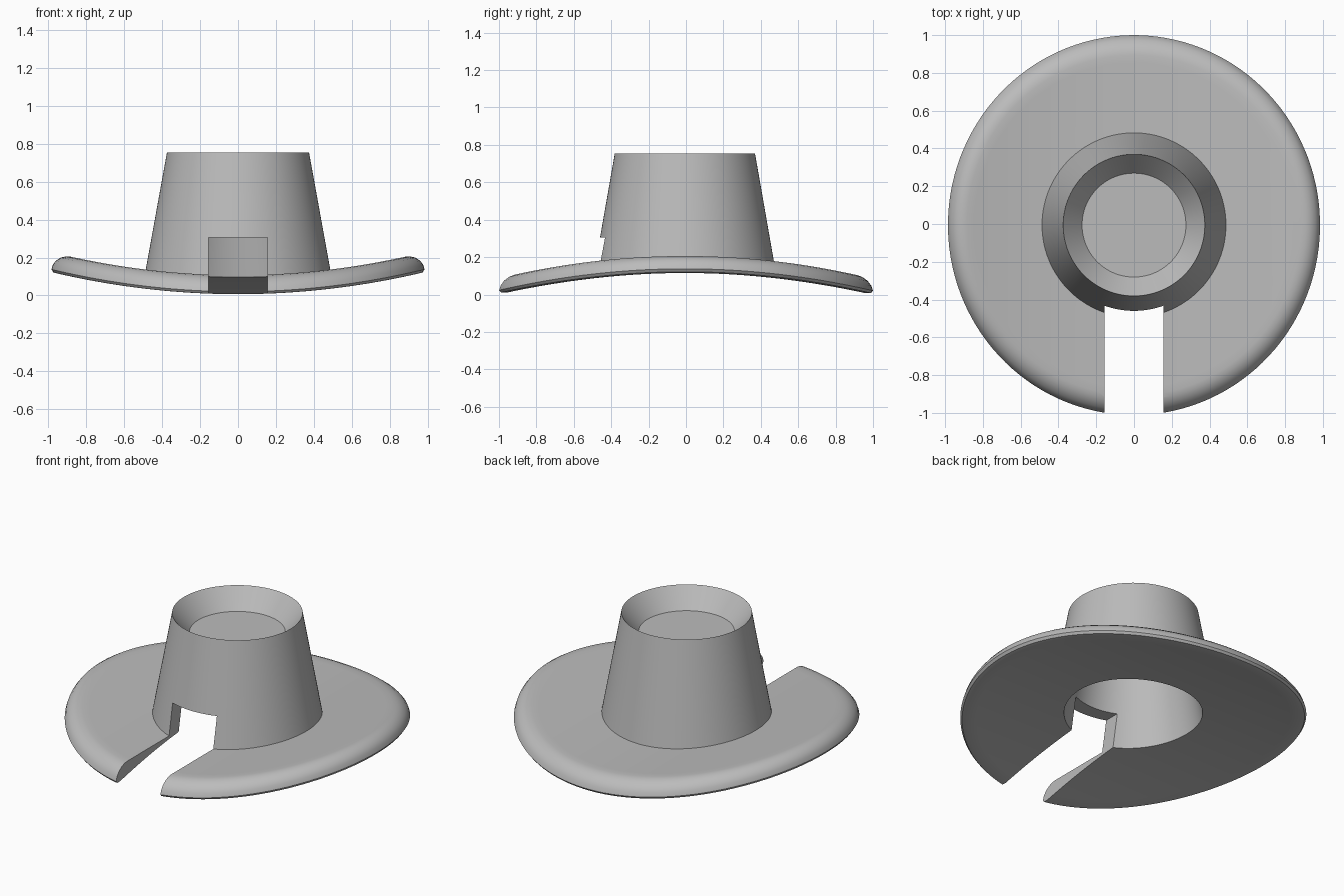
import bpy, bmesh, math

cube = bpy.data.objects.get("Cube")
if cube:
    bpy.data.objects.remove(cube, do_unlink=True)

SEGMENTS = 128
CENTRE_Y = -0.006


def brim_height(x, y, t):
    """Underside arches along y (t=0), top side dips along x (t=1)."""
    low = 0.115 - 0.12 * y * y
    high = 0.107 + 0.125 * x * x
    return low + (high - low) * t


def steps(a, b, n):
    return [a + (b - a) * i / n for i in range(n + 1)]


# Section, from inner ceiling around the brim to the dished top.
# Each entry is radius, height, or radius, blend on the brim.
rim = [(0.975, 0.06), (0.985, 0.2), (0.977, 0.43), (0.96, 0.65), (0.935, 0.84), (0.91, 0.95)]
section = [(0.323, 0.54, False)]
section += [(r, 0, True) for r in steps(0.398, 0.95, 10)]
section += [(r, t, True) for r, t in rim]
section += [(r, 1, True) for r in steps(0.885, 0.487, 10)]
section += [(0.375, 0.755, False), (0.275, 0.635, False)]

# Revolve the section into a closed solid
bm = bmesh.new()
rings = []
for r, h, on_brim in section:
    ring = []
    for i in range(SEGMENTS):
        a = math.tau * (i + 0.5) / SEGMENTS
        x, y = r * math.cos(a), r * math.sin(a)
        z = h
        if on_brim:
            z = brim_height(x, y, h)
            y *= 1 + 0.021 * (r - 0.398) / 0.587
        ring.append(bm.verts.new((x, y + CENTRE_Y, z)))
    rings.append(ring)
for a, b in zip(rings, rings[1:]):
    for i in range(SEGMENTS):
        j = (i + 1) % SEGMENTS
        bm.faces.new((a[i], a[j], b[j], b[i]))
bm.faces.new(rings[0])
bm.faces.new(rings[-1])
bmesh.ops.recalc_face_normals(bm, faces=bm.faces)
mesh = bpy.data.meshes.new("flared_collar")
bm.to_mesh(mesh)
bm.free()
collar = bpy.data.objects.new("flared_collar", mesh)
bpy.context.collection.objects.link(collar)

# Material
grey = bpy.data.materials.new("plain_grey")
grey.use_nodes = True
colour = (0.5, 0.5, 0.5, 1)
grey.diffuse_color = colour
grey.node_tree.nodes["Principled BSDF"].inputs["Base Color"].default_value = colour
mesh.materials.append(grey)

# Slot cut through the front of the brim and the crown wall
bpy.ops.mesh.primitive_cube_add(size=1, location=(0, -0.65, 0.0525))
cutter = bpy.context.object
cutter.name = "slot_cutter"
cutter.scale = (0.31, 1.1, 0.505)
cutter.data.materials.append(grey)

bpy.ops.object.select_all(action="DESELECT")
collar.select_set(True)
bpy.context.view_layer.objects.active = collar
slot = collar.modifiers.new("slot", "BOOLEAN")
slot.operation = "DIFFERENCE"
slot.solver = "EXACT"
slot.object = cutter
bpy.ops.object.modifier_apply(modifier=slot.name)
bpy.data.objects.remove(cutter, do_unlink=True)

bpy.ops.object.shade_smooth_by_angle(angle=math.radians(30))
